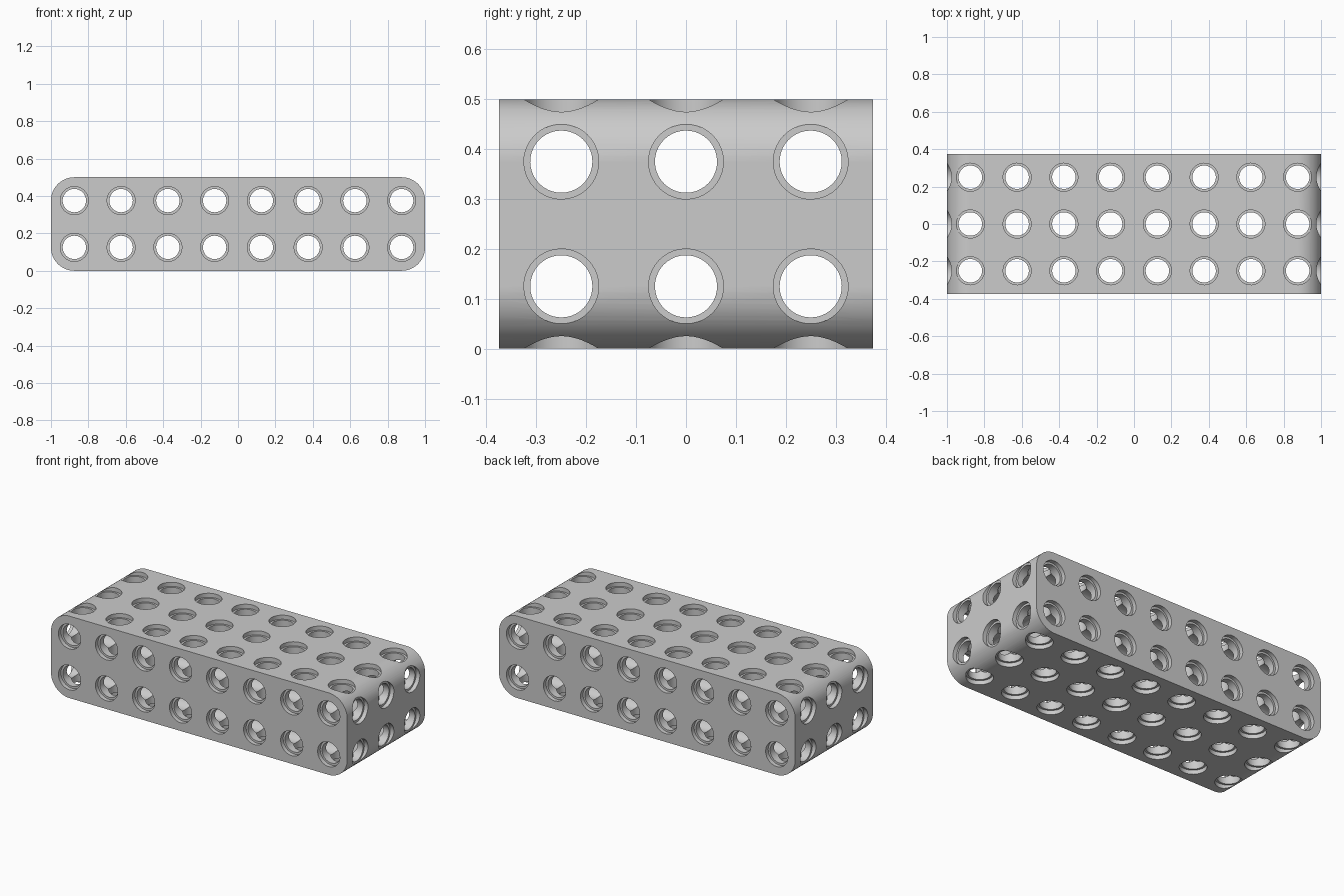
import bpy, bmesh
from math import cos, sin, pi, radians
from mathutils import Matrix, Vector

PITCH = 0.25
SIZE = Vector((2.0, 0.75, 0.5))
COUNT = (8, 3, 2)
BORE, RIM, RIM_DEPTH = 0.0625, 0.075, 0.025
SEGMENTS = 40

old = bpy.data.objects.get("Cube")
if old:
    bpy.data.objects.remove(old, do_unlink=True)

grey = bpy.data.materials.new("light grey")
grey.use_nodes = True
colour = (0.6, 0.6, 0.6, 1)
grey.diffuse_color = colour
grey.node_tree.nodes["Principled BSDF"].inputs["Base Color"].default_value = colour


def make_object(name, bm):
    bmesh.ops.recalc_face_normals(bm, faces=bm.faces)
    mesh = bpy.data.meshes.new(name)
    bm.to_mesh(mesh)
    bm.free()
    mesh.materials.append(grey)
    ob = bpy.data.objects.new(name, mesh)
    bpy.context.collection.objects.link(ob)
    return ob


def add_hole(bm, half, matrix, bore):
    """Stepped spindle: a bore with a wider recess at both ends."""
    inner, outer = half - RIM_DEPTH, half + 0.03
    profile = [(RIM, -outer), (RIM, -inner), (bore, -inner),
               (bore, inner), (RIM, inner), (RIM, outer)]
    rings = []
    for r, h in profile:
        rings.append([bm.verts.new(matrix @ Vector((r * cos(a), r * sin(a), h)))
                      for a in (2 * pi * i / SEGMENTS for i in range(SEGMENTS))])
    for low, high in zip(rings, rings[1:]):
        for i in range(SEGMENTS):
            j = (i + 1) % SEGMENTS
            bm.faces.new((low[i], low[j], high[j], high[i]))
    bm.faces.new(rings[0])
    bm.faces.new(rings[-1])


def grid(axis):
    return [(i - (COUNT[axis] - 1) / 2) * PITCH for i in range(COUNT[axis])]


# Block with its four crosswise edges rounded
bm = bmesh.new()
bmesh.ops.create_cube(bm, size=1)
bmesh.ops.scale(bm, vec=SIZE, verts=bm.verts)
bmesh.ops.translate(bm, vec=(0, 0, SIZE.z / 2), verts=bm.verts)
cross = [e for e in bm.edges
         if abs(e.verts[0].co.y - e.verts[1].co.y) > 0.1]
bmesh.ops.bevel(bm, geom=cross, offset=PITCH / 2, segments=16,
                profile=0.5, affect='EDGES')
beam = make_object("perforated_beam", bm)
bpy.context.view_layer.objects.active = beam
beam.select_set(True)

# Rows of through holes along each axis; bores differ by a hair to cross cleanly
turns = (Matrix.Rotation(pi / 2, 4, 'Y'), Matrix.Rotation(pi / 2, 4, 'X'),
         Matrix.Identity(4))
for axis in range(3):
    bm = bmesh.new()
    u, v = [k for k in range(3) if k != axis]
    for a in grid(u):
        for b in grid(v):
            centre = Vector((0, 0, SIZE.z / 2))
            centre[u] += a
            centre[v] += b
            spin = Matrix.Rotation(0.02 + 0.017 * axis, 4, 'Z')
            add_hole(bm, SIZE[axis] / 2,
                     Matrix.Translation(centre) @ turns[axis] @ spin,
                     BORE + 0.0002 * (axis - 1))
    cutter = make_object("hole_cutter", bm)
    cutter.hide_render = True
    cut = beam.modifiers.new("holes", 'BOOLEAN')
    cut.operation = 'DIFFERENCE'
    cut.solver = 'EXACT'
    cut.object = cutter
    bpy.ops.object.modifier_apply(modifier=cut.name)
    bpy.data.objects.remove(cutter, do_unlink=True)

# One material, smooth curved walls, crisp rims
beam.data.materials.clear()
beam.data.materials.append(grey)
for face in beam.data.polygons:
    face.material_index = 0
bpy.ops.object.shade_smooth_by_angle(angle=radians(30))
normals = beam.modifiers.new("even shading", 'WEIGHTED_NORMAL')
normals.keep_sharp = True
